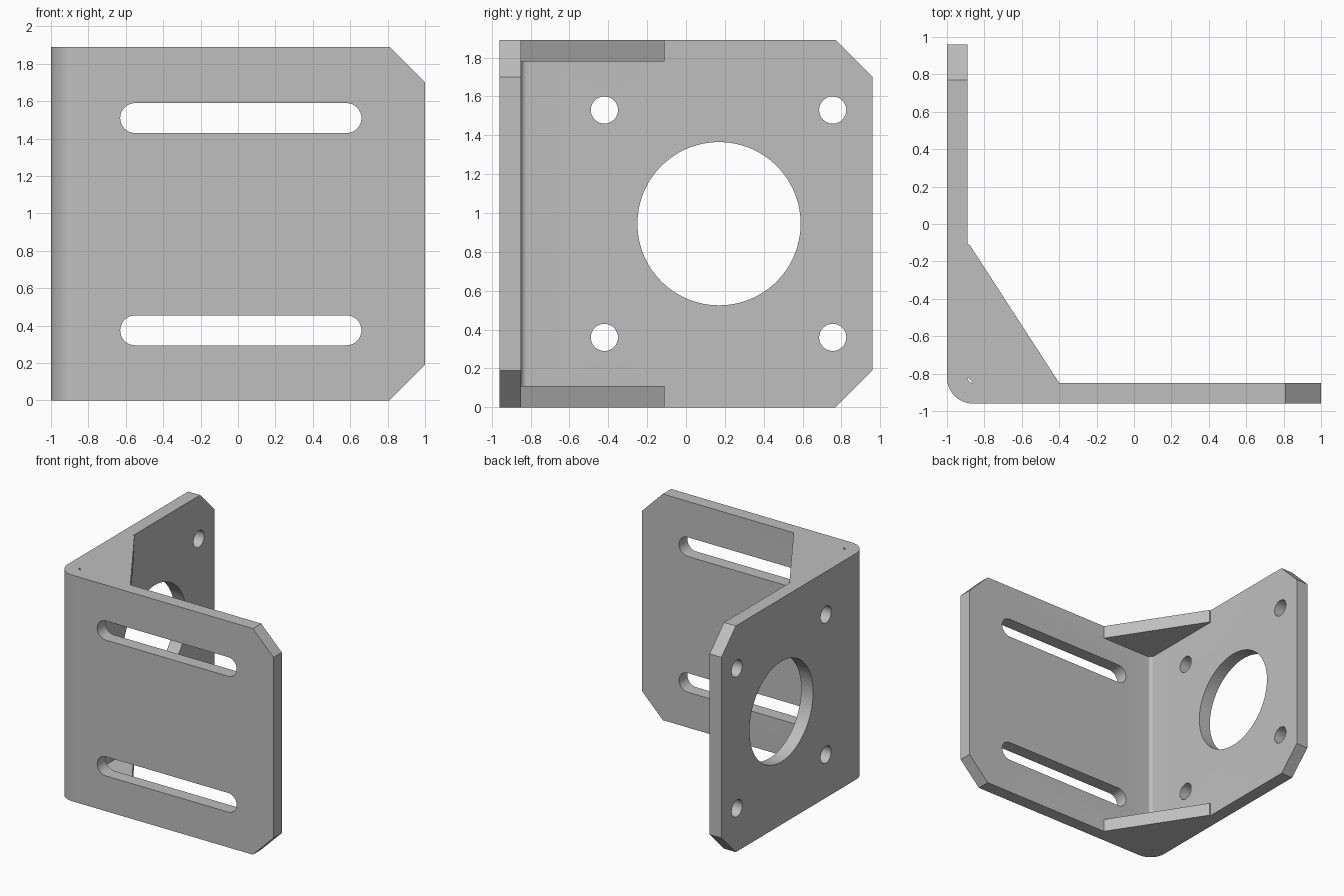
import bpy, bmesh, math

cube = bpy.data.objects.get("Cube")
if cube:
    bpy.data.objects.remove(cube, do_unlink=True)

H = 1.89          # bracket height
T = 0.11          # sheet thickness
X0, X1 = -1.0, 1.0
Y0, Y1 = -0.96, 0.96
R_IN = 0.03       # inner bend radius

steel = bpy.data.materials.new("grey_steel")
steel.use_nodes = True
GREY = (0.52, 0.52, 0.52, 1)
steel.diffuse_color = GREY
steel.node_tree.nodes["Principled BSDF"].inputs["Base Color"].default_value = GREY


def prism(name, pts, axis, lo, hi):
    """Extrude a 2D outline along an axis between lo and hi."""
    place = {"x": lambda a, b, d: (d, a, b),
             "y": lambda a, b, d: (a, d, b),
             "z": lambda a, b, d: (a, b, d)}[axis]
    bm = bmesh.new()
    rings = [[bm.verts.new(place(a, b, d)) for a, b in pts] for d in (lo, hi)]
    for ring in rings:
        bm.faces.new(ring)
    n = len(pts)
    for i in range(n):
        j = (i + 1) % n
        bm.faces.new((rings[0][i], rings[0][j], rings[1][j], rings[1][i]))
    bmesh.ops.recalc_face_normals(bm, faces=bm.faces)
    mesh = bpy.data.meshes.new(name)
    bm.to_mesh(mesh)
    bm.free()
    mesh.materials.append(steel)
    obj = bpy.data.objects.new(name, mesh)
    bpy.context.collection.objects.link(obj)
    return obj


def arc(cx, cy, r, start, end, n):
    """Points on an arc, angles in degrees."""
    angles = [math.radians(start + (end - start) * i / n) for i in range(n + 1)]
    return [(cx + r * math.cos(a), cy + r * math.sin(a)) for a in angles]


def circle(cx, cy, r, n):
    return arc(cx, cy, r, 0, 360, n)[:-1]


def slot(xa, xb, z, r):
    return arc(xb, z, r, -90, 90, 16) + arc(xa, z, r, 90, 270, 16)


def corner_cut(edge, size, top):
    """Oversized triangle that removes one plate corner."""
    m = 0.1
    z = H + m if top else -m
    s = -1 if top else 1
    return [(edge - size - m, z), (edge + m, z), (edge + m, z + s * (size + 2 * m))]


# Bent sheet: L-shaped profile with a rounded corner
bx, by = X0 + T + R_IN, Y0 + T + R_IN
profile = [(X1, Y0), (X1, Y0 + T)]
profile += arc(bx, by, R_IN, 270, 180, 8)
profile += [(X0 + T, Y1), (X0, Y1)]
profile += arc(bx, by, R_IN + T, 180, 270, 16)
bracket = prism("bent_plate", profile, "z", 0, H)

# Cutters: front slots and corners, side holes and corners
front = [slot(-0.55, 0.58, z, 0.08) for z in (0.375, 1.51)]
side = [circle(0.17, 0.945, 0.42, 96)]
side += [circle(y, z, 0.07, 32) for y in (-0.42, 0.755) for z in (0.36, 1.53)]
for top in (False, True):
    front.append(corner_cut(X1, 0.19, top))
    side.append(corner_cut(Y1, 0.19, top))
cutters = [prism("cutter", p, "y", Y0 - 0.1, Y0 + T + 0.1) for p in front]
cutters += [prism("cutter", p, "x", X0 - 0.1, X0 + T + 0.1) for p in side]

bpy.context.view_layer.objects.active = bracket
for cutter in cutters:
    cutter.hide_render = True
    mod = bracket.modifiers.new("cut", "BOOLEAN")
    mod.operation = "DIFFERENCE"
    mod.solver = "EXACT"
    mod.object = cutter
    bpy.ops.object.modifier_apply(modifier=mod.name)
    bpy.data.objects.remove(cutter, do_unlink=True)

# Triangular gussets, with the inner corner relieved at the bend
xi, yi = X0 + T, Y0 + T
gusset = [(xi, yi + R_IN), (xi + R_IN, yi), (-0.40, yi),
          (-0.88, -0.11), (xi, -0.11)]
prism("lower_gusset", gusset, "z", 0, T)
prism("upper_gusset", gusset, "z", H - T, H)

# Smooth the bend and hole walls, keep the edges crisp
bpy.ops.object.select_all(action="DESELECT")
bracket.select_set(True)
bpy.ops.object.shade_smooth_by_angle(angle=math.radians(30))
